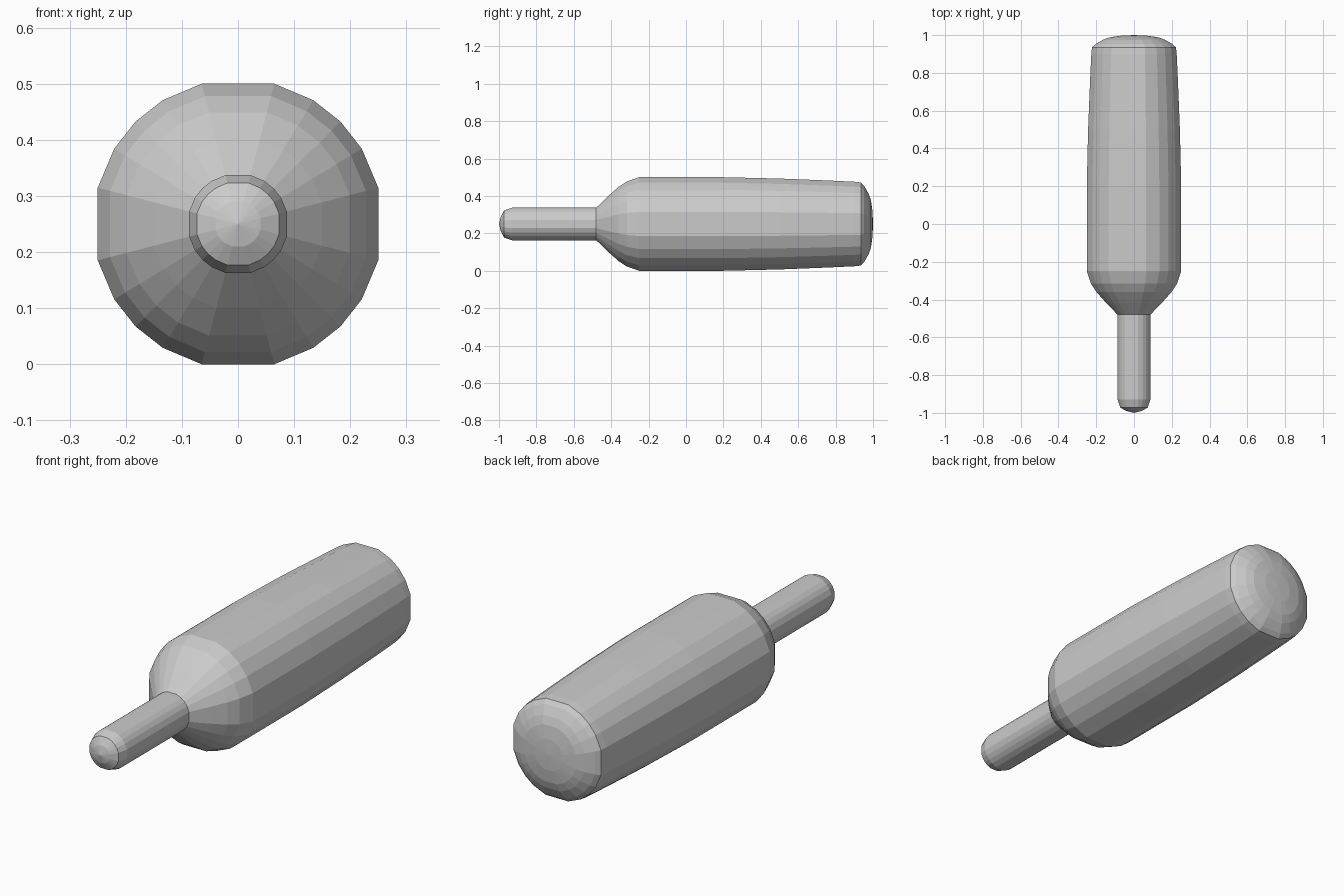
import bpy, bmesh
from math import sin, cos, radians

if "Cube" in bpy.data.objects:
    bpy.data.objects.remove(bpy.data.objects["Cube"])

CENTRE_Z = 0.25
# slightly uneven 20-sided section with broad flats on top, bottom and sides
QUADRANT = [14.5, 31.3, 45, 58.7, 75.5]
ANGLES = [radians(q * 90 + a) for q in range(4) for a in QUADRANT]
FLAT = cos(radians(14.5))


def lathe(name, profile):
    """Spin (y, half-width) pairs around the long axis; close both ends."""
    bm = bmesh.new()
    rings = []
    for y, r in profile:
        if r == 0:
            rings.append([bm.verts.new((0, y, CENTRE_Z))])
        else:
            rings.append([bm.verts.new((r / FLAT * cos(a), y, CENTRE_Z + r / FLAT * sin(a)))
                          for a in ANGLES])
    n = len(ANGLES)
    for a, b in zip(rings, rings[1:]):
        for i in range(n):
            j = (i + 1) % n
            if len(a) == 1:
                bm.faces.new((a[0], b[i], b[j]))
            elif len(b) == 1:
                bm.faces.new((a[i], a[j], b[0]))
            else:
                bm.faces.new((a[i], a[j], b[j], b[i]))
    bmesh.ops.recalc_face_normals(bm, faces=bm.faces)
    mesh = bpy.data.meshes.new(name)
    bm.to_mesh(mesh)
    bm.free()
    obj = bpy.data.objects.new(name, mesh)
    bpy.context.collection.objects.link(obj)
    return obj


# bottle: rounded grip tip, thin neck, sloping shoulder, long tapering body, domed end
lathe("bottle_body", [
    (-1.0, 0), (-0.99, 0.04), (-0.972, 0.073), (-0.93, 0.087),
    (-0.48, 0.087), (-0.415, 0.15), (-0.36, 0.199), (-0.315, 0.228), (-0.25, 0.25),
    (0.2, 0.25), (0.5, 0.243), (0.75, 0.233), (0.9, 0.226), (0.935, 0.222),
    (0.952, 0.204), (0.975, 0.165), (0.988, 0.13), (0.997, 0.07), (1.0, 0)])
